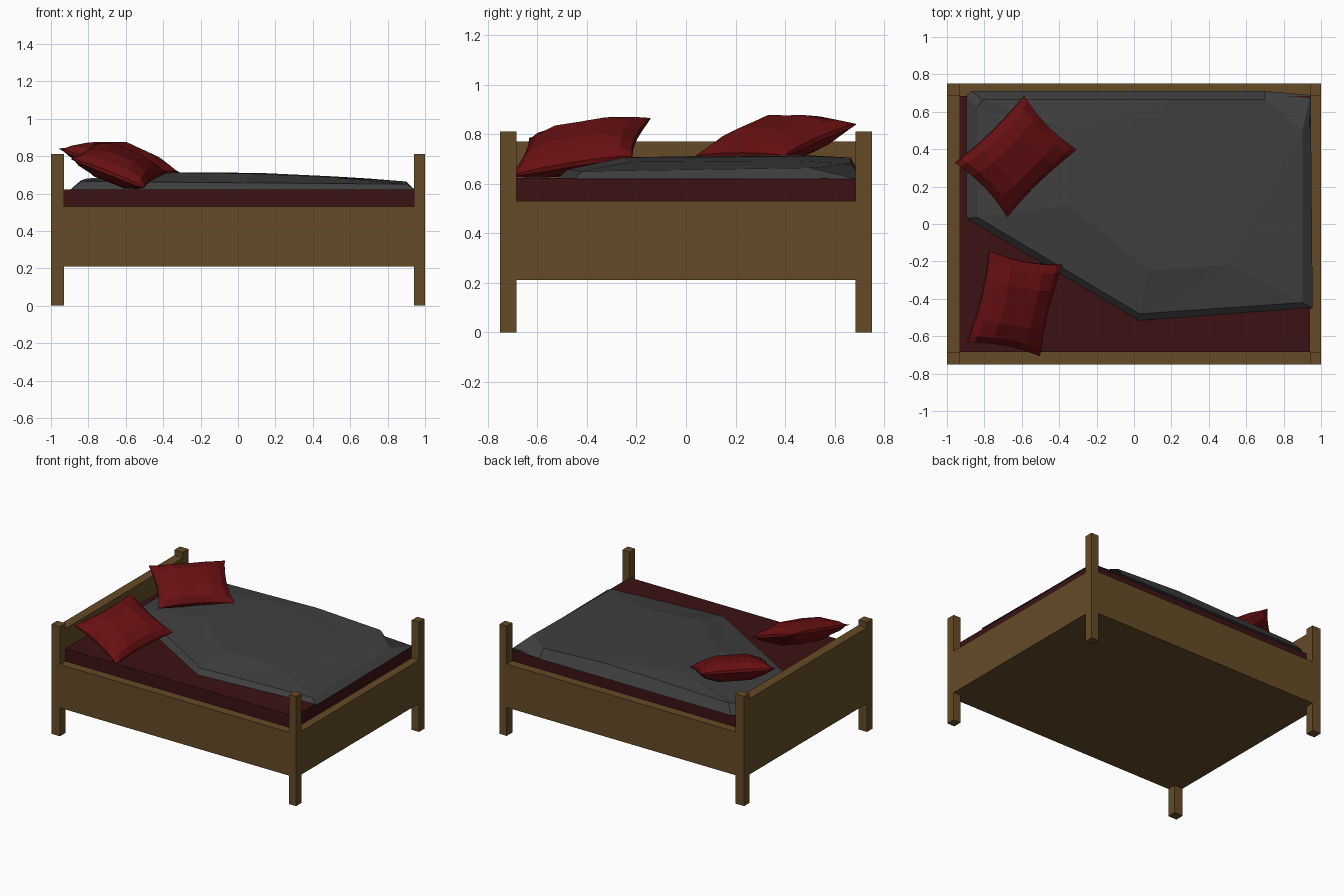
import bpy, bmesh
from mathutils import Vector

if "Cube" in bpy.data.objects:
    bpy.data.objects.remove(bpy.data.objects["Cube"])


def material(name, rgb):
    m = bpy.data.materials.new(name)
    m.diffuse_color = (*rgb, 1)
    m.use_nodes = True
    m.node_tree.nodes["Principled BSDF"].inputs["Base Color"].default_value = m.diffuse_color
    return m


WOOD = material("wood", (0.13, 0.07, 0.02))
SHEET = material("dark_red_sheet", (0.045, 0.006, 0.007))
GREY = material("grey_cloth", (0.05, 0.05, 0.05))
RED = material("red_cloth", (0.14, 0.005, 0.006))


def finish(name, bm, mat):
    bmesh.ops.recalc_face_normals(bm, faces=bm.faces)
    me = bpy.data.meshes.new(name)
    bm.to_mesh(me)
    bm.free()
    me.materials.append(mat)
    ob = bpy.data.objects.new(name, me)
    bpy.context.collection.objects.link(ob)
    return ob


def box(name, x0, x1, y0, y1, z0, z1, mat):
    bm = bmesh.new()
    bmesh.ops.create_cube(bm, size=1)
    for v in bm.verts:
        v.co = ((x0 + x1) / 2 + v.co.x * (x1 - x0),
                (y0 + y1) / 2 + v.co.y * (y1 - y0),
                (z0 + z1) / 2 + v.co.z * (z1 - z0))
    return finish(name, bm, mat)


# Frame: four posts, side rails, headboard, footboard, base
XH, XF, Y, YI = -0.93, 0.94, 0.75, 0.685
for side, s in (("front", -1), ("back", 1)):
    ya, yb = sorted((s * YI, s * Y))
    box(side + "_head_post", -1, XH, ya, yb, 0, 0.81, WOOD)
    box(side + "_foot_post", XF, 1, ya, yb, 0, 0.81, WOOD)
    box(side + "_rail", XH, XF, ya, yb, 0.21, 0.53, WOOD)
box("headboard", -1, XH, -YI, YI, 0.21, 0.77, WOOD)
box("footboard", XF, 1, -YI, YI, 0.21, 0.53, WOOD)
box("base", XH, XF, -YI, YI, 0.21, 0.26, WOOD)

# Mattress
box("mattress", XH, XF, -YI, YI, 0.26, 0.622, SHEET)

# Blanket: outer hem, raised inner ring, crowned centre
hem = [(-0.90, 0.03), (-0.90, 0.68), (-0.87, 0.71), (0.18, 0.712), (0.70, 0.71),
       (0.945, 0.69), (0.955, -0.45), (0.03, -0.52)]
ring = [(-0.835, 0.035, 0.665), (-0.84, 0.62, 0.67), (-0.81, 0.665, 0.68),
        (0.18, 0.665, 0.705), (0.70, 0.665, 0.68), (0.90, 0.50, 0.664),
        (0.90, -0.42, 0.65), (0.03, -0.48, 0.657)]
crown = [(-0.35, 0.10, 0.712), (-0.35, 0.50, 0.714), (-0.35, 0.50, 0.714),
         (0.12, 0.50, 0.71), (0.50, 0.45, 0.692), (0.50, 0.30, 0.692),
         (0.50, -0.22, 0.688), (0.08, -0.25, 0.706)]
bm = bmesh.new()
loops = [[bm.verts.new(p) for p in pts] for pts in
         ([(x, y, 0.618) for x, y in hem], ring, crown)]
for low, high in zip(loops, loops[1:]):
    for i in range(8):
        j = (i + 1) % 8
        bm.faces.new((low[i], low[j], high[j], high[i]))
bm.faces.new(loops[0])
bm.faces.new(loops[2])
bmesh.ops.remove_doubles(bm, verts=bm.verts, dist=0.0005)
bmesh.ops.triangulate(bm, faces=[f for f in bm.faces if f.calc_center_median().z > 0.66])
finish("blanket", bm, GREY)


# Pillows: puffed grid, pinched sides, pointed corners
def pillow(name, centre, u, v):
    c, u, v = Vector(centre), Vector(u), Vector(v)
    n = u.cross(v).normalized()
    steps = [-1, -0.83, -0.45, 0, 0.45, 0.83, 1]
    puff = {1: 0.12, 0.83: 0.62, 0.45: 1.0, 0: 1.0}
    bm = bmesh.new()
    grids = []
    for sign in (1, -1):
        g = []
        for a in steps:
            row = []
            for b in steps:
                pa = a * (1 - 0.09 * (1 - b * b))
                pb = b * (1 - 0.09 * (1 - a * a))
                h = 0.078 * puff[abs(a)] * puff[abs(b)]
                row.append(bm.verts.new(c + u * pa + v * pb + n * sign * h))
            g.append(row)
        grids.append(g)
        for i in range(6):
            for j in range(6):
                bm.faces.new((g[i][j], g[i + 1][j], g[i + 1][j + 1], g[i][j + 1]))
    # seam joining the two halves
    rim = ([(i, 0) for i in range(6)] + [(6, i) for i in range(6)]
           + [(6 - i, 6) for i in range(6)] + [(0, 6 - i) for i in range(6)])
    for (i, j), (k, l) in zip(rim, rim[1:] + rim[:1]):
        bm.faces.new((grids[0][i][j], grids[0][k][l], grids[1][k][l], grids[1][i][j]))
    finish(name, bm, RED)


pillow("back_pillow", (-0.633, 0.362, 0.775), (0.185, 0.18, 0), (-0.14, 0.145, 0.065))
pillow("front_pillow", (-0.638, -0.425, 0.747), (0.06, 0.245, 0.04), (-0.195, 0.037, 0.077))
